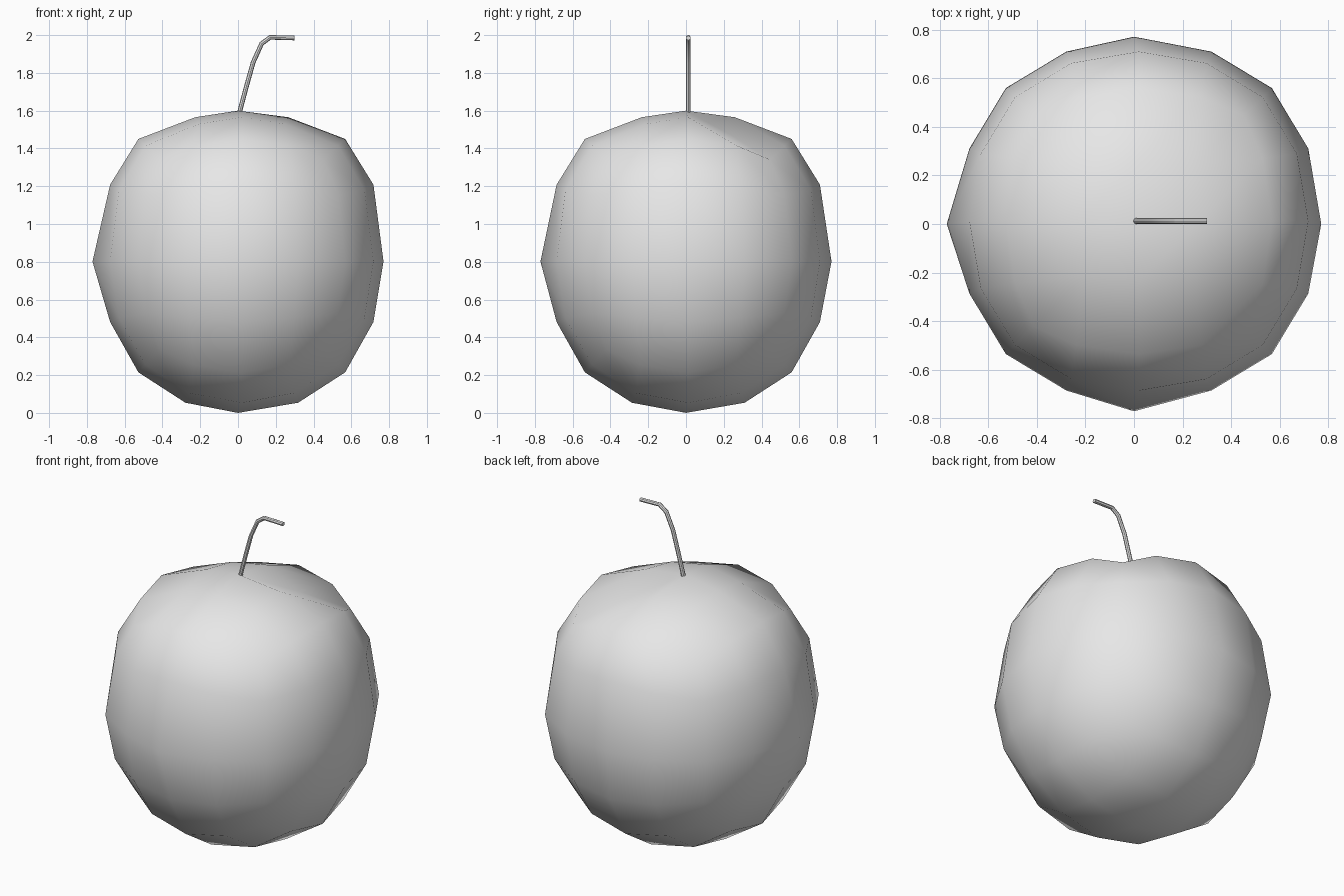
import bpy
import bmesh

old = bpy.data.objects.get("Cube")
if old:
    bpy.data.objects.remove(old, do_unlink=True)

CENTRE = 0.81


def material(name, rgb):
    mat = bpy.data.materials.new(name)
    mat.use_nodes = True
    mat.diffuse_color = (*rgb, 1)
    mat.node_tree.nodes["Principled BSDF"].inputs["Base Color"].default_value = (*rgb, 1)
    return mat


def activate(obj):
    bpy.ops.object.select_all(action='DESELECT')
    obj.select_set(True)
    bpy.context.view_layer.objects.active = obj


def lift(z):
    """Raise the shoulders of the fruit and tuck in the base."""
    if z < 0:
        return z * 1.04
    keys = [(0, 0), (0.31, 0.1), (0.56, 0.086), (0.72, 0.045), (0.78, 0.025)]
    for (a, u), (b, v) in zip(keys, keys[1:]):
        if z <= b:
            return z + u + (v - u) * (z - a) / (b - a)
    return z + keys[-1][1]


grey = material("plain grey", (0.8, 0.8, 0.8))

# Fruit: a twice-subdivided cube, shaped into broad shoulders
mesh = bpy.data.meshes.new("fruit")
bm = bmesh.new()
bmesh.ops.create_cube(bm, size=1.754)
bm.to_mesh(mesh)
bm.free()
fruit = bpy.data.objects.new("fruit", mesh)
bpy.context.collection.objects.link(fruit)
activate(fruit)
sub = fruit.modifiers.new("round", 'SUBSURF')
sub.levels = 2
sub.use_limit_surface = False
bpy.ops.object.modifier_apply(modifier=sub.name)

for v in fruit.data.vertices:
    x, y, z = v.co
    on_axis = sum(abs(c) < 0.01 for c in (x, y, z)) == 2
    dent = 0.06 if x > 0.2 and y > 0.2 and z > 0.6 else 0
    v.co.z = lift(z) + CENTRE - dent
    if not on_axis:
        # slight lean, with the top ring drawn in towards the stem
        pinch = 0.8 if z > 0.6 else 0.97
        v.co.x = x * pinch + 0.02
        v.co.y = y * pinch + 0.012

low = min(v.co.z for v in fruit.data.vertices)
for v in fruit.data.vertices:
    v.co.z -= low
fruit.data.materials.append(grey)
for p in fruit.data.polygons:
    p.use_smooth = True

# Stem: thin bent tube
path = [(0.005, 1.58), (0.045, 1.73), (0.08, 1.855), (0.125, 1.955), (0.17, 1.988), (0.3, 1.985)]
curve = bpy.data.curves.new("stem", 'CURVE')
curve.dimensions = '3D'
curve.bevel_depth = 0.0125
curve.bevel_resolution = 2
curve.use_fill_caps = True
line = curve.splines.new('POLY')
line.points.add(len(path) - 1)
for point, (x, z) in zip(line.points, path):
    point.co = (x, 0.012, z, 1)
stem = bpy.data.objects.new("stem", curve)
bpy.context.collection.objects.link(stem)
curve.materials.append(grey)
activate(stem)
bpy.ops.object.convert(target='MESH')
bpy.ops.object.shade_smooth_by_angle()
